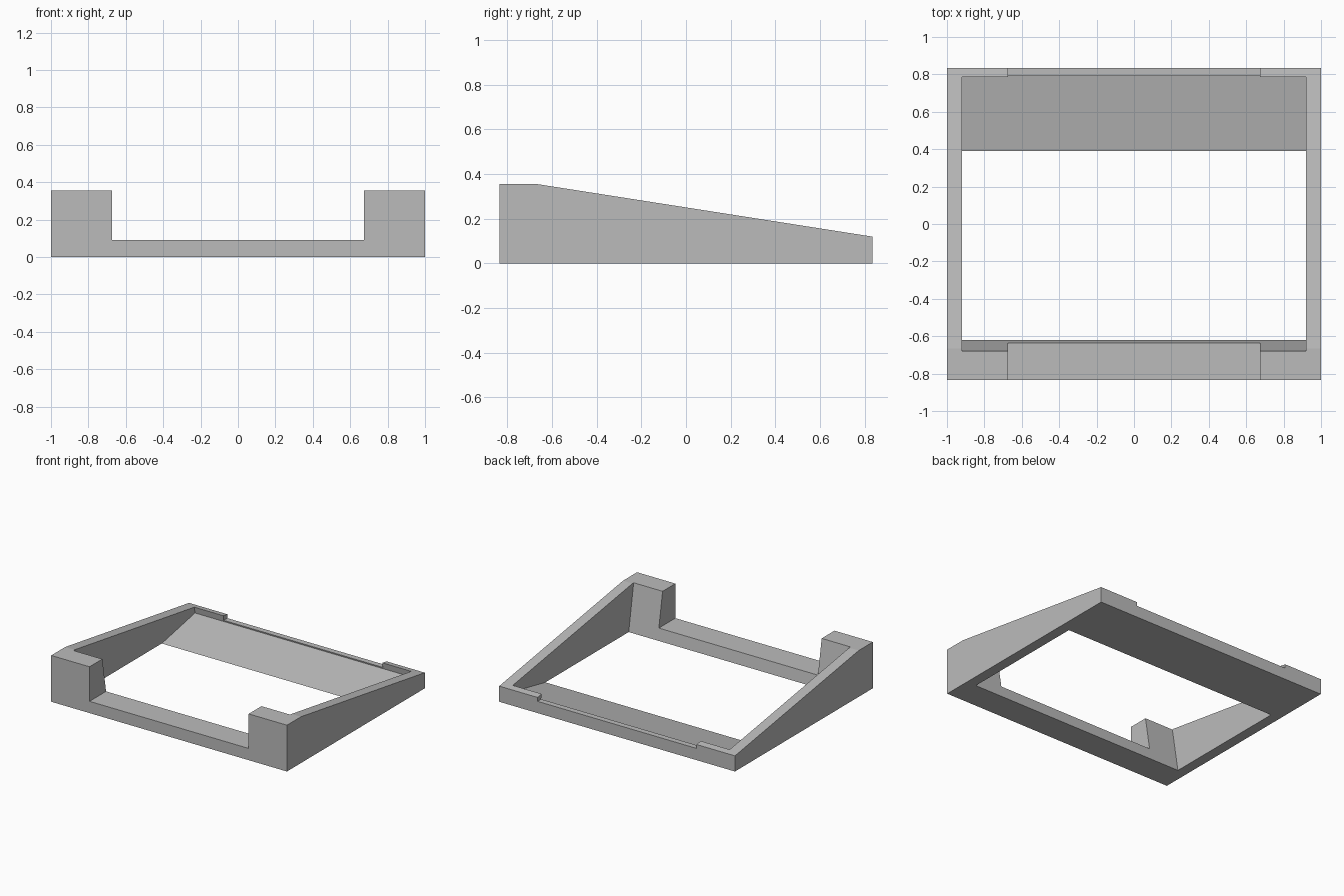
import bpy
import bmesh

cube = bpy.data.objects.get("Cube")
if cube:
    bpy.data.objects.remove(cube, do_unlink=True)

grey = bpy.data.materials.new("plain grey")
grey.use_nodes = True
grey.diffuse_color = (0.5, 0.5, 0.5, 1)
grey.node_tree.nodes["Principled BSDF"].inputs["Base Color"].default_value = (0.5, 0.5, 0.5, 1)


def prism(name, profile, half_width):
    """Extrude a (y, z) profile across x, centred on x = 0."""
    bm = bmesh.new()
    face = bm.faces.new([bm.verts.new((-half_width, y, z)) for y, z in profile])
    ext = bmesh.ops.extrude_face_region(bm, geom=[face])
    verts = [g for g in ext["geom"] if isinstance(g, bmesh.types.BMVert)]
    bmesh.ops.translate(bm, verts=verts, vec=(2 * half_width, 0, 0))
    bmesh.ops.recalc_face_normals(bm, faces=bm.faces)
    mesh = bpy.data.meshes.new(name)
    bm.to_mesh(mesh)
    bm.free()
    mesh.materials.append(grey)
    obj = bpy.data.objects.new(name, mesh)
    bpy.context.collection.objects.link(obj)
    return obj


def cut(target, cutter):
    """Subtract the cutter, apply the result and discard the cutter."""
    cutter.hide_render = True
    mod = target.modifiers.new("cut", 'BOOLEAN')
    mod.operation = 'DIFFERENCE'
    mod.solver = 'EXACT'
    mod.object = cutter
    bpy.context.view_layer.objects.active = target
    bpy.ops.object.modifier_apply(modifier=mod.name)
    bpy.data.objects.remove(cutter, do_unlink=True)


# Wedge-shaped body, flat along the tall front edge
frame = prism("wedge_frame", [(-0.835, 0), (0.835, 0), (0.835, 0.12),
                              (-0.665, 0.355), (-0.835, 0.355)], 1.0)

# Tilted pocket, open underneath, with a ramp rising to the back lip
cut(frame, prism("pocket_cutter", [(-0.603, -0.1), (-0.114, -0.1), (0.793, 0.08),
                                   (0.722, 0.5), (-0.7045, 0.5)], 0.92))

# Wide notch through the front wall and the back lip
cut(frame, prism("notch_cutter", [(-1, 0.09), (1, 0.09), (1, 0.6), (-1, 0.6)], 0.675))
